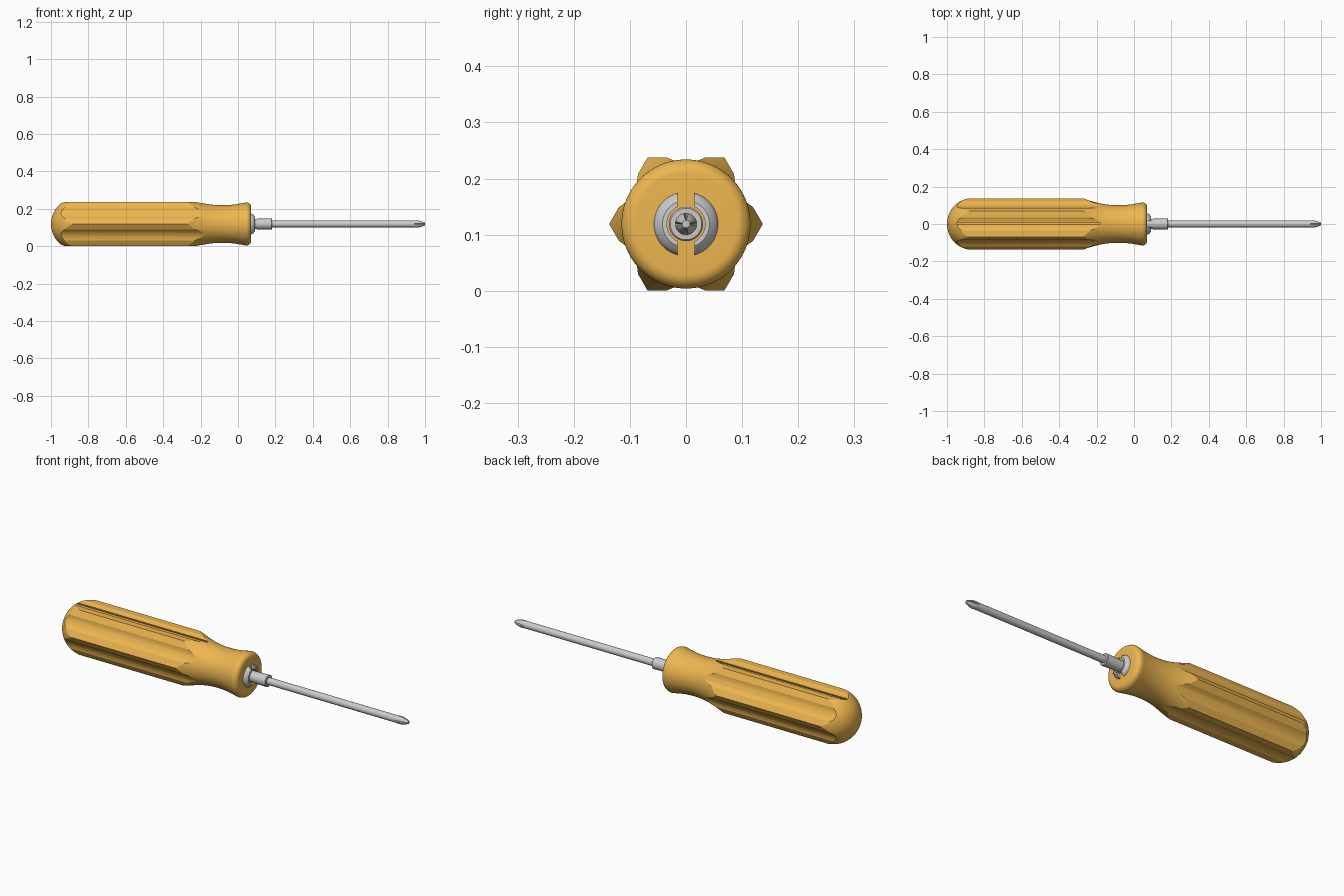
import bpy, bmesh
from math import sin, cos, pi, radians
from mathutils import Vector, geometry

if "Cube" in bpy.data.objects:
    bpy.data.objects.remove(bpy.data.objects["Cube"])

ZC = 0.119  # height of the tool axis

mat = bpy.data.materials.new("amber_plastic")
mat.diffuse_color = (0.85, 0.47, 0.08, 1)
mat.use_nodes = True
mat.node_tree.nodes["Principled BSDF"].inputs["Base Color"].default_value = mat.diffuse_color


def make(name, verts, faces, material=None):
    me = bpy.data.meshes.new(name)
    me.from_pydata(verts, [], faces)
    bm = bmesh.new()
    bm.from_mesh(me)
    bmesh.ops.remove_doubles(bm, verts=bm.verts, dist=1e-6)
    bmesh.ops.recalc_face_normals(bm, faces=bm.faces)
    bm.to_mesh(me)
    bm.free()
    ob = bpy.data.objects.new(name, me)
    ob.location.z = ZC
    bpy.context.collection.objects.link(ob)
    if material:
        me.materials.append(material)
    return ob


def loft(name, rings, closed=False, material=None):
    """Skin a list of equal-length rings, capping both ends unless closed."""
    n, m = len(rings[0]), len(rings)
    verts = [p for r in rings for p in r]
    faces = [(i * n + j, i * n + (j + 1) % n, (i + 1) % m * n + (j + 1) % n, (i + 1) % m * n + j)
             for i in range(m if closed else m - 1) for j in range(n)]
    if not closed:
        faces += [tuple(range(n)), tuple(range((m - 1) * n, m * n))]
    return make(name, verts, faces, material)


def lathe(name, profile, segs=64, closed=False, material=None):
    rings = [[(x, r * cos(2 * pi * j / segs), r * sin(2 * pi * j / segs)) for j in range(segs)]
             for x, r in profile]
    return loft(name, rings, closed, material)


def boolean(ob, cutter, op):
    mod = ob.modifiers.new(op.lower(), 'BOOLEAN')
    mod.object, mod.operation, mod.solver = cutter, op, 'EXACT'
    bpy.context.view_layer.objects.active = ob
    bpy.ops.object.modifier_apply(modifier=mod.name)
    bpy.data.objects.remove(cutter)


def smooth(ob, angle=25):
    bpy.ops.object.select_all(action='DESELECT')
    ob.select_set(True)
    bpy.context.view_layer.objects.active = ob
    bpy.ops.object.shade_smooth_by_angle(angle=radians(angle))


# Handle: domed butt, grip, waist and rounded lip, turned about x
profile = [(-0.862 - 0.138 * cos(a), 0.1385 * sin(a))
           for a in [0.02 + (pi / 2 - 0.02) * i / 16 for i in range(17)]]
waist = geometry.interpolate_bezier(Vector((-0.275, 0.1385)), Vector((-0.17, 0.098)),
                                    Vector((-0.08, 0.09)), Vector((0.035, 0.1135)), 24)
profile += [(p.x, p.y) for p in waist]
profile += [(0.045 + 0.025 * sin(a), 0.09 + 0.025 * cos(a))
            for a in [pi / 2 * i / 8 for i in range(9)]]
profile += [(0.07, 0.01)]
handle = lathe("handle", profile, 96, material=mat)

# Fluted hexagonal grip section, opened out past the waist
APO, HALF, DEPTH = 0.1186, 0.034, 0.009
section = []
for k in range(6):
    c = radians(30 + 60 * k)
    pts = [(APO, -0.0685)]
    pts += [(APO - DEPTH * (1 - (t / 4) ** 2), HALF * t / 4) for t in range(-4, 5)]
    section += [(r * cos(c) - s * sin(c), r * sin(c) + s * cos(c)) for r, s in pts]
stations = [(-1.1, 1), (-0.11, 1), (-0.09, 1.6), (0.3, 1.6)]
grip = loft("grip_cutter", [[(x, y * f, z * f) for y, z in section] for x, f in stations])
boolean(handle, grip, 'INTERSECT')
smooth(handle, 20)

# Ferrule ring, split top and bottom by a slot
ring = lathe("ferrule_ring", [(0.06, 0.034), (0.06, 0.058), (0.073, 0.057), (0.082, 0.052),
                              (0.09, 0.042), (0.09, 0.034)], 64, closed=True)
box = [[(x, y, z) for y, z in ((-.015, -.1), (.015, -.1), (.015, .1), (-.015, .1))]
       for x in (0.0, 0.2)]
boolean(ring, loft("slot_cutter", box), 'DIFFERENCE')
smooth(ring, 35)

# Sleeve around the shaft
smooth(lathe("sleeve", [(0.05, 0.028), (0.10, 0.028), (0.178, 0.0305), (0.181, 0.028),
                        (0.181, 0.01)], 48))

# Shaft with a tapered cross tip
shaft = lathe("shaft", [(0.06, 0.0185), (0.93, 0.0185), (0.945, 0.0195), (0.965, 0.0195),
                        (0.99, 0.012), (1.0, 0.007)], 48)
for k in range(4):
    a = k * pi / 2
    wedge = [(0.925, 0.0205, 0), (1.02, 0.002, 0), (1.02, 0.03, 0.017), (1.02, 0.03, -0.017)]
    v = [(x, r * cos(a) - s * sin(a), r * sin(a) + s * cos(a)) for x, r, s in wedge]
    boolean(shaft, make("flute_cutter", v, [(0, 1, 2), (0, 2, 3), (0, 3, 1), (1, 2, 3)]), 'DIFFERENCE')
smooth(shaft)
